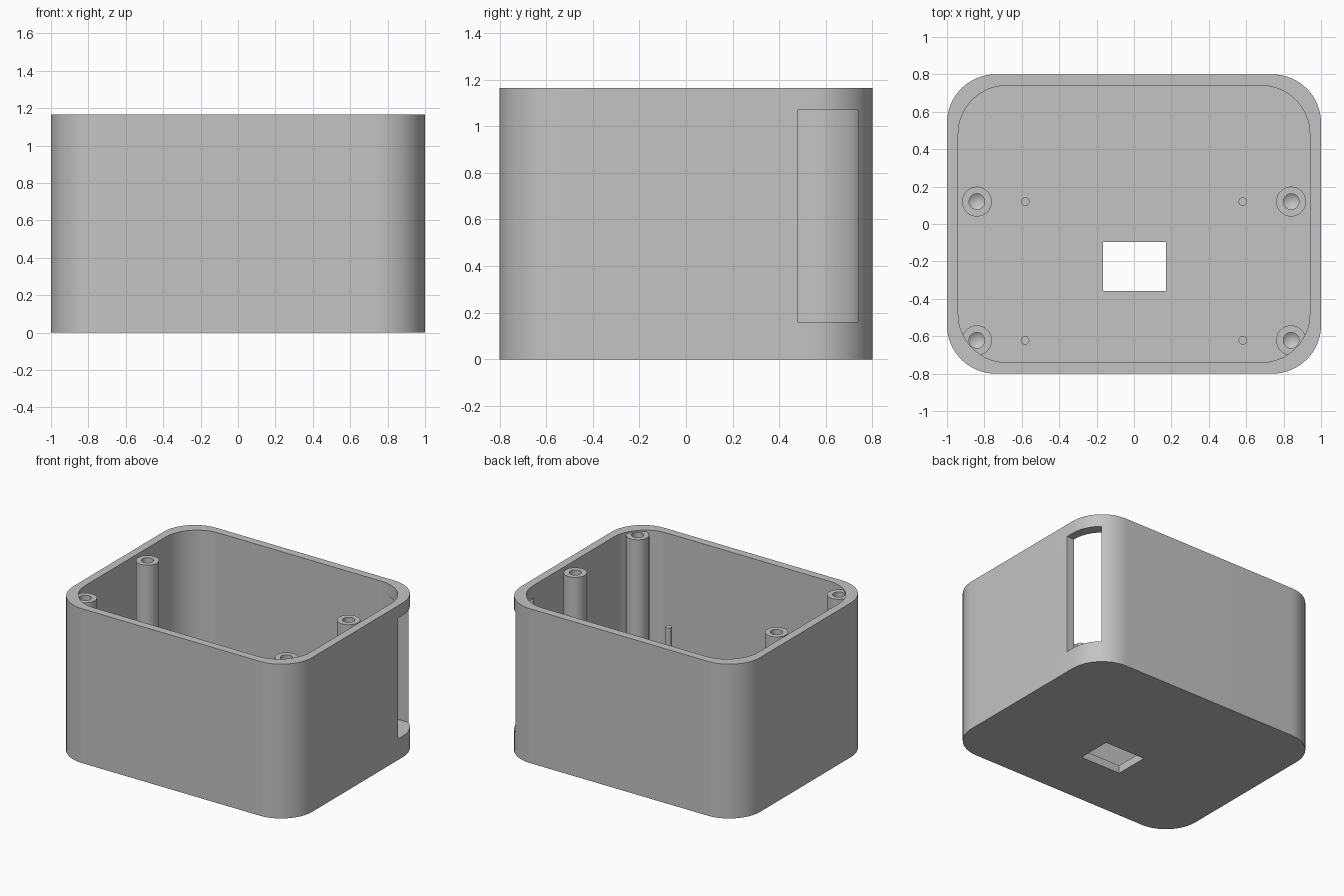
import bpy, bmesh, math

if "Cube" in bpy.data.objects:
    bpy.data.objects.remove(bpy.data.objects["Cube"], do_unlink=True)

HEIGHT = 1.165
WALL = 0.06
RADIUS = 0.26

grey = bpy.data.materials.new("plain grey")
grey.use_nodes = True
grey.diffuse_color = (0.55, 0.55, 0.55, 1)
grey.node_tree.nodes["Principled BSDF"].inputs["Base Color"].default_value = (0.55, 0.55, 0.55, 1)


def make_object(name, bm):
    bmesh.ops.recalc_face_normals(bm, faces=bm.faces)
    mesh = bpy.data.meshes.new(name)
    bm.to_mesh(mesh)
    bm.free()
    mesh.materials.append(grey)
    obj = bpy.data.objects.new(name, mesh)
    bpy.context.collection.objects.link(obj)
    return obj


def activate(obj):
    bpy.ops.object.select_all(action='DESELECT')
    obj.select_set(True)
    bpy.context.view_layer.objects.active = obj


def smooth(obj):
    activate(obj)
    bpy.ops.object.shade_smooth_by_angle(angle=math.radians(30))


def rounded_ring(bm, hx, hy, z, steps=16):
    """Vertices of a rounded rectangle at height z."""
    ring = []
    for corner, (sx, sy) in enumerate(((1, 1), (-1, 1), (-1, -1), (1, -1))):
        for i in range(steps + 1):
            a = math.pi / 2 * (corner + i / steps)
            ring.append(bm.verts.new((sx * (hx - RADIUS) + RADIUS * math.cos(a),
                                      sy * (hy - RADIUS) + RADIUS * math.sin(a), z)))
    return ring


def bridge(bm, a, b):
    for i in range(len(a)):
        j = (i + 1) % len(a)
        bm.faces.new((a[i], a[j], b[j], b[i]))


def cut_box(target, x, y, z):
    """Cut a box given by its ranges out of the target."""
    bm = bmesh.new()
    bmesh.ops.create_cube(bm, size=1)
    for v in bm.verts:
        v.co = [lo + (c + 0.5) * (hi - lo) for c, (lo, hi) in zip(v.co, (x, y, z))]
    cutter = make_object("cutter", bm)
    cutter.hide_render = True
    mod = target.modifiers.new("cut", 'BOOLEAN')
    mod.operation = 'DIFFERENCE'
    mod.solver = 'EXACT'
    mod.object = cutter
    activate(target)
    bpy.ops.object.modifier_apply(modifier=mod.name)
    bpy.data.objects.remove(cutter, do_unlink=True)


def lathe(name, profile, x, y, sides=32):
    """Turn a profile of (radius, z) about a vertical axis at x, y."""
    bm = bmesh.new()
    verts = [bm.verts.new((r, 0, z)) for r, z in profile]
    edges = [bm.edges.new(pair) for pair in zip(verts, verts[1:])]
    bmesh.ops.spin(bm, geom=verts + edges, cent=(0, 0, 0), axis=(0, 0, 1),
                   angle=math.tau, steps=sides)
    bmesh.ops.remove_doubles(bm, verts=bm.verts, dist=0.0005)
    obj = make_object(name, bm)
    obj.location = (x, y, 0)
    smooth(obj)


# Open box with rounded corners
bm = bmesh.new()
rings = [rounded_ring(bm, 1, 0.8, 0),
         rounded_ring(bm, 1, 0.8, HEIGHT),
         rounded_ring(bm, 1 - WALL, 0.8 - WALL, HEIGHT),
         rounded_ring(bm, 1 - WALL, 0.8 - WALL, WALL)]
for lower, upper in zip(rings, rings[1:]):
    bridge(bm, lower, upper)
bm.faces.new(rings[0])
bm.faces.new(rings[-1])
case = make_object("case_shell", bm)

# Tall side slot and floor window
cut_box(case, (0.6, 1.1), (0.478, 0.738), (0.16, 1.07))
cut_box(case, (-0.167, 0.17), (-0.357, -0.095), (-0.1, 0.15))
smooth(case)

# Screw posts with drilled holes, and thin locating pegs
post = [(0, WALL - 0.01), (0.08, WALL - 0.01), (0.08, 1.153),
        (0.042, 1.153), (0.042, 0.8), (0, 0.77)]
peg = [(0, WALL - 0.01), (0.023, WALL - 0.01), (0.023, 0.53), (0, 0.53)]
for end, y in (("back", 0.12), ("front", -0.622)):
    for side, s in (("left", 1), ("right", -1)):
        lathe(f"{end}_{side}_screw_post", post, s * 0.84, y)
        lathe(f"{end}_{side}_peg", peg, s * 0.582, y, 20)
